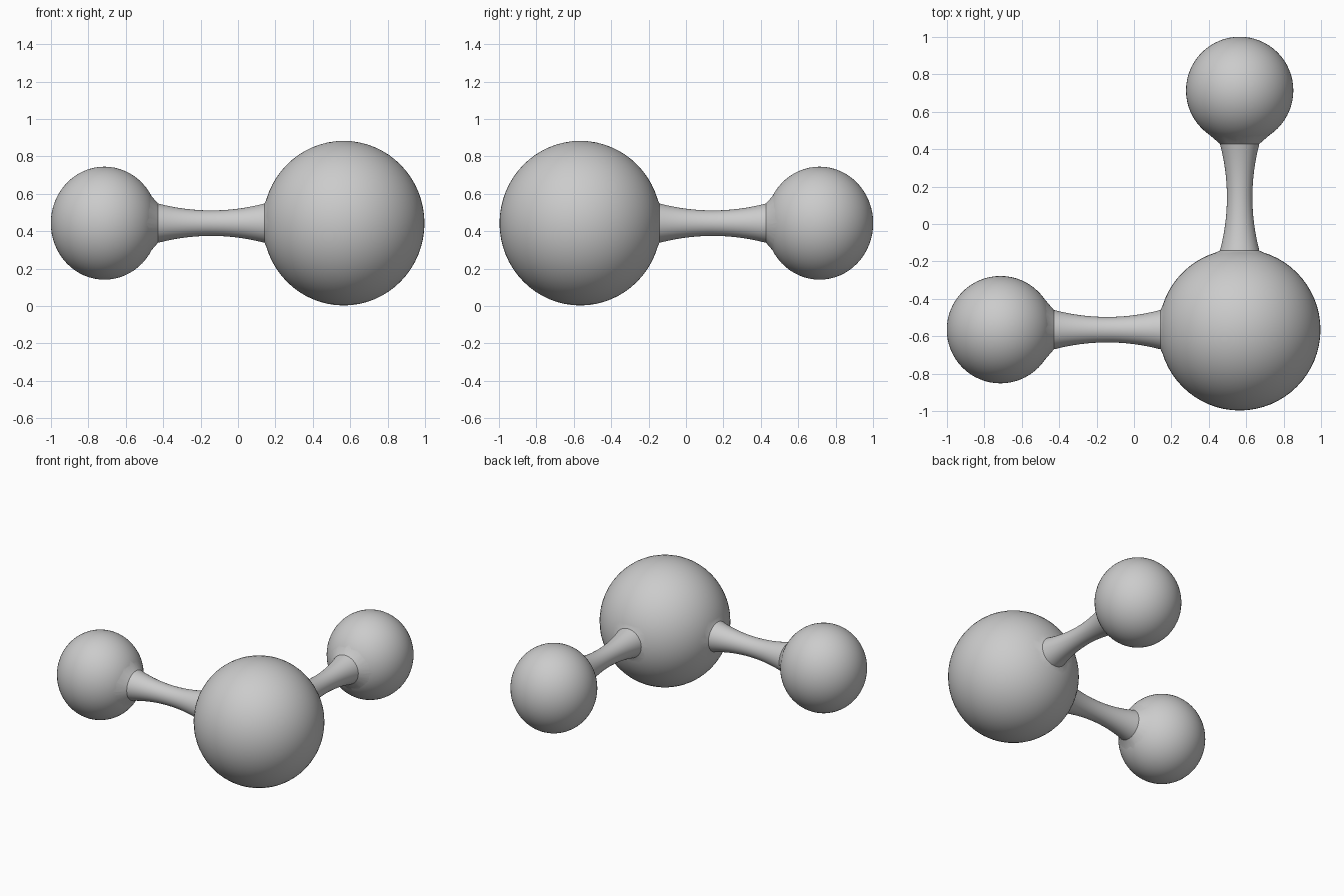
import bpy, bmesh
from math import sin, cos, tau
from mathutils import Vector

if "Cube" in bpy.data.objects:
    bpy.data.objects.remove(bpy.data.objects["Cube"])

CENTRE = Vector((0.565, -0.565, 0.443))
REACH = 1.279          # distance from large ball to each small ball


def add_object(name, bm):
    bmesh.ops.recalc_face_normals(bm, faces=bm.faces)
    mesh = bpy.data.meshes.new(name)
    bm.to_mesh(mesh)
    bm.free()
    obj = bpy.data.objects.new(name, mesh)
    bpy.context.collection.objects.link(obj)
    return obj


def ball(name, centre, radius, height_radius):
    bm = bmesh.new()
    bmesh.ops.create_uvsphere(bm, u_segments=64, v_segments=32, radius=1)
    for v in bm.verts:
        v.co = Vector((v.co.x * radius, v.co.y * radius, v.co.z * height_radius)) + centre
    return add_object(name, bm)


def neck(name, direction):
    # waisted tube with a short flare sunk into the ball at each end
    profile = [(0.34, 0.15), (0.395, 0.165)]
    for i in range(17):
        t = i / 8 - 1
        profile.append((0.708 + 0.285 * t, 0.068 + 0.037 * t * t))
    profile += [(1.065, 0.188), (1.12, 0.16)]
    rot = Vector((0, 0, 1)).rotation_difference(direction)
    bm = bmesh.new()
    n = 48
    rings = [[bm.verts.new(CENTRE + rot @ Vector((r * cos(tau * k / n), r * sin(tau * k / n), d)))
              for k in range(n)] for d, r in profile]
    for a, b in zip(rings, rings[1:]):
        for k in range(n):
            bm.faces.new((a[k], a[(k + 1) % n], b[(k + 1) % n], b[k]))
    bm.faces.new(rings[0])
    bm.faces.new(rings[-1])
    return add_object(name, bm)


# large ball, then two arms at a right angle
body = ball("joined_balls", CENTRE, 0.432, 0.44)
parts = []
for side, direction in (("left", Vector((-1, 0, 0))), ("back", Vector((0, 1, 0)))):
    parts.append(neck(side + "_neck", direction))
    parts.append(ball(side + "_ball", CENTRE + direction * REACH, 0.287, 0.302))

# fuse everything into one skin
bpy.context.view_layer.objects.active = body
body.select_set(True)
for part in parts:
    mod = body.modifiers.new("fuse", 'BOOLEAN')
    mod.operation = 'UNION'
    mod.solver = 'EXACT'
    mod.object = part
    bpy.ops.object.modifier_apply(modifier=mod.name)
    bpy.data.objects.remove(part, do_unlink=True)

bpy.ops.object.shade_smooth_by_angle(angle=0.6)
